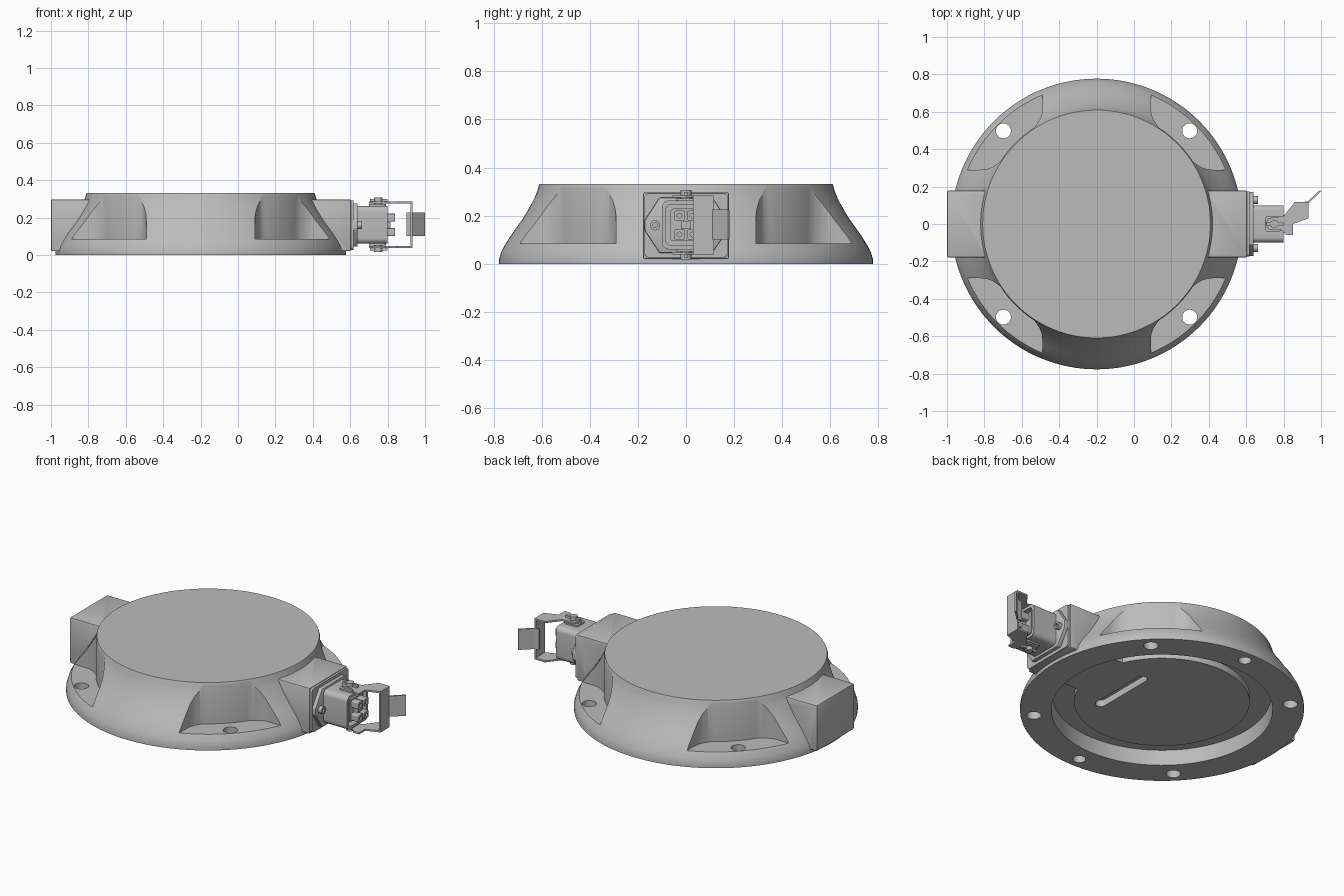
import bpy, bmesh, math
from mathutils import Vector

if "Cube" in bpy.data.objects:
    bpy.data.objects.remove(bpy.data.objects["Cube"], do_unlink=True)

CX = -0.2      # centre of the round housing
SEG = 128

grey = bpy.data.materials.new("cast_grey")
grey.use_nodes = True
grey.diffuse_color = (0.5, 0.5, 0.5, 1)
grey.node_tree.nodes["Principled BSDF"].inputs["Base Color"].default_value = (0.5, 0.5, 0.5, 1)


def finish(name, bm):
    bmesh.ops.recalc_face_normals(bm, faces=bm.faces)
    mesh = bpy.data.meshes.new(name)
    bm.to_mesh(mesh)
    bm.free()
    mesh.materials.append(grey)
    ob = bpy.data.objects.new(name, mesh)
    bpy.context.collection.objects.link(ob)
    return ob


def prism(name, pts, a, b, axis="z", bevel=0):
    """Extrude an outline from a to b: (x, y) along z, or (y, z) along x."""
    def place(p, h):
        return (p[0], p[1], h) if axis == "z" else (h, p[0], p[1])
    bm = bmesh.new()
    low = [bm.verts.new(place(p, a)) for p in pts]
    high = [bm.verts.new(place(p, b)) for p in pts]
    bm.faces.new(low)
    bm.faces.new(high)
    n = len(pts)
    for i in range(n):
        j = (i + 1) % n
        bm.faces.new((low[i], low[j], high[j], high[i]))
    if bevel:
        bmesh.ops.bevel(bm, geom=bm.edges[:], offset=bevel, segments=2, affect="EDGES", profile=0.5)
    return finish(name, bm)


def lathe(name, profile):
    bm = bmesh.new()
    rings = [[bm.verts.new((CX + r * math.cos(t), r * math.sin(t), z))
              for t in (2 * math.pi * i / SEG for i in range(SEG))] for r, z in profile]
    for lo, hi in zip(rings, rings[1:]):
        for i in range(SEG):
            j = (i + 1) % SEG
            bm.faces.new((lo[i], lo[j], hi[j], hi[i]))
    bm.faces.new(rings[0])
    bm.faces.new(rings[-1])
    return finish(name, bm)


def circle(u, v, r, n=24):
    return [(u + r * math.cos(2 * math.pi * i / n), v + r * math.sin(2 * math.pi * i / n)) for i in range(n)]


def rect(u0, u1, v0, v1, r=0.0):
    if not r:
        return [(u0, v0), (u1, v0), (u1, v1), (u0, v1)]
    pts = []
    for k, (u, v) in enumerate([(u1 - r, v1 - r), (u0 + r, v1 - r), (u0 + r, v0 + r), (u1 - r, v0 + r)]):
        for i in range(7):
            t = math.pi / 2 * (k + i / 6)
            pts.append((u + r * math.cos(t), v + r * math.sin(t)))
    return pts


def combine(ob, other, op):
    mod = ob.modifiers.new(op, "BOOLEAN")
    mod.object, mod.operation, mod.solver = other, op, "EXACT"
    bpy.ops.object.select_all(action="DESELECT")
    bpy.context.view_layer.objects.active = ob
    ob.select_set(True)
    bpy.ops.object.modifier_apply(modifier=mod.name)
    bpy.data.objects.remove(other, do_unlink=True)


def cut(ob, other):
    combine(ob, other, "DIFFERENCE")


# Round housing with a flared, rounded skirt
body = lathe("housing", [(0.777, 0), (0.777, 0.02), (0.768, 0.05), (0.752, 0.08), (0.73, 0.115),
                         (0.705, 0.15), (0.68, 0.185), (0.659, 0.22), (0.642, 0.25),
                         (0.627, 0.28), (0.617, 0.305), (0.612, 0.325), (0.609, 0.332)])

# Four corner pockets, each with a curved back wall and filleted corners
for sx in (1, -1):
    for sy in (1, -1):
        half = [(0.29, 0.62), (0.293, 0.588), (0.304, 0.558), (0.32, 0.533)]
        arc = [(0.614 * math.cos(math.radians(a)), 0.614 * math.sin(math.radians(a)))
               for a in range(57, 32, -2)]
        outline = [(0.29, 0.95)] + half + arc + [(y, x) for x, y in reversed(half)] + [(0.95, 0.29), (0.95, 0.95)]
        cut(body, prism("pocket_cutter", [(CX + sx * x, sy * y) for x, y in outline], 0.085, 0.5))

# Side blocks: blank one at the right, connector one at the left
for name, x0, x1 in (("blank_block", -1.0, -0.6), ("connector_block", 0.2, 0.605)):
    combine(body, prism(name, rect(x0, x1, -0.179, 0.179), 0.02, 0.297, bevel=0.008), "UNION")

# Hollow underside and mounting holes (through in the pockets, blind front and back)
cut(body, lathe("recess_cutter", [(0.609, -0.1), (0.606, 0.0), (0.598, 0.09)]))
for sy in (1, -1):
    for sx in (1, -1):
        cut(body, prism("hole_cutter", circle(CX + sx * 0.498, sy * 0.498, 0.04), -0.1, 0.4))
    cut(body, prism("blind_hole_cutter", circle(CX, sy * 0.705, 0.036), -0.1, 0.06))

# Bottom cover with a cable bridge and a slot
cover = lathe("bottom_cover", [(0.48, 0.05), (0.48, 0.11)])
combine(cover, prism("cable_bridge", rect(CX + 0.3, CX + 0.615, -0.19, 0.19), 0.05, 0.11), "UNION")
cut(cover, prism("slot_cutter", rect(CX + 0.215, CX + 0.275, -0.26, 0.15, 0.0299), 0.0, 0.1))

# Connector flange on the block face
prism("connector_gasket", rect(-0.175, 0.175, 0.027, 0.292, 0.02), 0.6, 0.617, "x")
prism("connector_flange", [(-0.172, 0.14), (-0.11, 0.045), (0.11, 0.045), (0.172, 0.14),
                           (0.172, 0.18), (0.11, 0.275), (-0.11, 0.275), (-0.172, 0.18)],
      0.61, 0.64, "x", bevel=0.004)
for side, sy in (("left", 1), ("right", -1)):
    screw = prism("flange_screw_" + side, circle(sy * 0.128, 0.16, 0.021), 0.63, 0.662, "x")
    cut(screw, prism("drive_cutter", circle(sy * 0.128, 0.16, 0.011, 6), 0.65, 0.7, "x"))

# Connector shell, insert and contact towers
shell = prism("connector_shell", rect(-0.1, 0.1, 0.06, 0.263, 0.03), 0.63, 0.8, "x")
cut(shell, prism("shell_cutter", rect(-0.083, 0.083, 0.077, 0.246, 0.02), 0.66, 0.9, "x"))
prism("connector_insert", rect(-0.066, 0.066, 0.094, 0.229, 0.012), 0.65, 0.79, "x")
for i, y in enumerate((-0.027, 0.027)):
    for j, z in enumerate((0.122, 0.2)):
        tower = prism(f"contact_tower_{i}{j}", rect(y - 0.021, y + 0.021, z - 0.021, z + 0.021, 0.006), 0.77, 0.84, "x")
        cut(tower, prism("contact_cutter", circle(y, z, 0.01, 12), 0.8, 0.9, "x"))
prism("contact_bridge", rect(-0.02, 0.02, 0.145, 0.177), 0.78, 0.815, "x")

# Locking lever: pivots, two arms, cross strap and thumb tab
ARM = [(0.70, 0.0), (0.72, 0.032), (0.80, 0.042), (0.86, 0.117), (0.932, 0.117), (0.932, 0.03),
       (0.85, 0.0), (0.85, -0.058), (0.812, -0.058), (0.785, -0.03), (0.72, -0.03)]
for name, z, s in (("upper", 0.28, 1), ("lower", 0.043, -1)):
    prism("lever_arm_" + name, ARM, z - 0.005, z + 0.005)
    prism("lever_pivot_" + name, circle(0.75, 0, 0.022), z - 0.025 * s, z + 0.026 * s)
    prism("pivot_lug_" + name, rect(0.70, 0.79, -0.04, 0.04, 0.015), z - 0.022 * s, z - 0.008 * s)
    prism("pivot_clip_" + name, rect(0.705, 0.80, -0.008, 0.008), z + 0.004 * s, z + 0.018 * s)
prism("lever_strap", rect(0.922, 0.932, 0.03, 0.117), 0.038, 0.285)
prism("thumb_tab", [(0.90, 0.107), (0.932, 0.111), (1.0, 0.174), (0.994, 0.181), (0.929, 0.121), (0.90, 0.117)],
      0.102, 0.226)

# Smooth the curved surfaces and keep the edges crisp
bpy.ops.object.select_all(action="DESELECT")
for ob in bpy.context.collection.objects:
    if ob.type == "MESH":
        ob.select_set(True)
bpy.context.view_layer.objects.active = body
bpy.ops.object.shade_smooth_by_angle(angle=math.radians(30))
